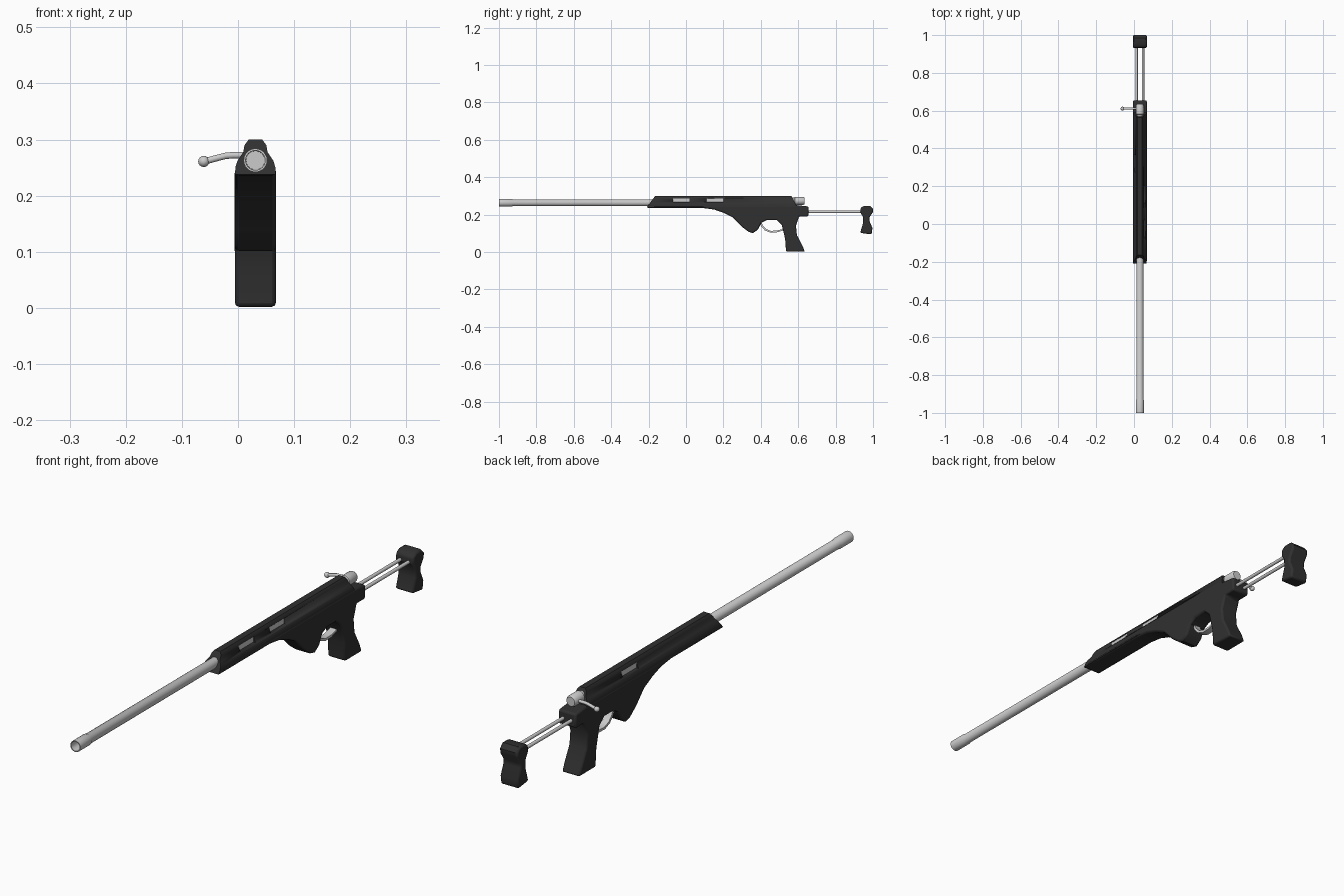
import bpy, bmesh, math
from mathutils import Vector

if "Cube" in bpy.data.objects:
    bpy.data.objects.remove(bpy.data.objects["Cube"])

CX = 0.031          # the centre plane of everything but the bolt handle
BORE_Z = 0.263

black = bpy.data.materials.new("black_polymer")
black.diffuse_color = (0.03, 0.03, 0.03, 1)
black.use_nodes = True
black.node_tree.nodes["Principled BSDF"].inputs["Base Color"].default_value = black.diffuse_color


def finish(bm, name, mat=None, bevel=0, smooth=35):
    bmesh.ops.recalc_face_normals(bm, faces=bm.faces[:])
    me = bpy.data.meshes.new(name)
    bm.to_mesh(me)
    bm.free()
    ob = bpy.data.objects.new(name, me)
    bpy.context.collection.objects.link(ob)
    if mat:
        me.materials.append(mat)
    bpy.ops.object.select_all(action='DESELECT')
    bpy.context.view_layer.objects.active = ob
    ob.select_set(True)
    bpy.ops.object.shade_smooth_by_angle(angle=math.radians(smooth))
    if bevel:
        m = ob.modifiers.new("bevel", 'BEVEL')
        m.width, m.segments = bevel, 2
        m.limit_method, m.angle_limit = 'ANGLE', math.radians(50)
    return ob


def slab(name, profile, half, mat=None, bevel=0):
    """Side profile (y, z) extruded across x."""
    bm = bmesh.new()
    f = bm.faces.new([bm.verts.new((CX - half, y, z)) for y, z in profile])
    r = bmesh.ops.extrude_face_region(bm, geom=[f])
    bmesh.ops.translate(bm, vec=(2 * half, 0, 0),
                        verts=[v for v in r['geom'] if isinstance(v, bmesh.types.BMVert)])
    return finish(bm, name, mat, bevel)


def lathe(name, profile, x, z, seg=24):
    """(radius, y) profile spun around an axis along y."""
    bm = bmesh.new()
    vs = [bm.verts.new((x + r, y, z)) for r, y in profile]
    es = [bm.edges.new(p) for p in zip(vs, vs[1:])]
    bmesh.ops.spin(bm, geom=vs + es, cent=(x, 0, z), axis=(0, 1, 0),
                   angle=2 * math.pi, steps=seg, use_duplicate=False)
    bmesh.ops.remove_doubles(bm, verts=bm.verts[:], dist=1e-5)
    return finish(bm, name)


def box(name, x0, x1, y0, y1, z0, z1):
    bm = bmesh.new()
    bmesh.ops.create_cube(bm, size=1)
    for v in bm.verts:
        v.co = Vector(((x0 + x1) / 2 + v.co.x * (x1 - x0),
                       (y0 + y1) / 2 + v.co.y * (y1 - y0),
                       (z0 + z1) / 2 + v.co.z * (z1 - z0)))
    return finish(bm, name)


# Stock: fore-end, swollen belly, pistol grip and rear block in one profile
slab("lower_stock", [
    (-0.21, 0.236), (0.09, 0.235), (0.15, 0.227), (0.20, 0.21), (0.25, 0.185),
    (0.295, 0.138), (0.335, 0.107), (0.358, 0.101), (0.385, 0.12), (0.402, 0.155),
    (0.43, 0.17), (0.485, 0.17), (0.512, 0.145), (0.53, 0.07), (0.535, 0.002),
    (0.635, 0.002), (0.622, 0.035), (0.593, 0.09), (0.588, 0.14), (0.605, 0.19),
    (0.655, 0.19), (0.655, 0.243), (0.595, 0.25), (-0.20, 0.25)], 0.0365, black, 0.007)

# Receiver: stepped cross-section with raised top rib and slanted nose
half_section = [(0.0362, 0.238), (0.0355, 0.251), (0.032, 0.262), (0.026, 0.271),
                (0.0215, 0.278), (0.0195, 0.29), (0.012, 0.300)]
section = half_section + [(-x, z) for x, z in reversed(half_section)]
bm = bmesh.new()
front = [bm.verts.new((CX + x, -0.21 + (z - 0.238) * 0.73, z)) for x, z in section]
back = [bm.verts.new((CX + x, 0.595 - (z - 0.238) * 0.5, z)) for x, z in section]
bm.faces.new(front)
bm.faces.new(back)
for i in range(len(section)):
    j = (i + 1) % len(section)
    bm.faces.new((front[i], front[j], back[j], back[i]))
receiver = finish(bm, "receiver", black)

# Vent windows: pockets with metal showing inside (two right, one left)
for i, (side, y) in enumerate([(1, -0.025), (1, 0.155), (-1, 0.32)]):
    def span(a, b):
        return sorted((CX + side * a, CX + side * b))
    cut = box(f"window_cutter_{i}", *span(0.017, 0.06), y - 0.045, y + 0.045, 0.267, 0.287)
    cut.hide_render = True
    cut.hide_set(True)
    m = receiver.modifiers.new("window", 'BOOLEAN')
    m.object, m.operation, m.solver = cut, 'DIFFERENCE', 'EXACT'
    box(f"window_insert_{i}", *span(0.01, 0.0195), y - 0.0445, y + 0.0445, 0.2675, 0.2865)

# Barrel with a hollow muzzle collar
lathe("barrel", [(0, -0.94), (0.0165, -0.94), (0.0175, -1.0), (0.021, -1.0), (0.021, -0.933),
                 (0.0185, -0.928), (0.0185, 0.5), (0, 0.5)], CX, BORE_Z)

# Bolt and its bent handle
lathe("bolt", [(0, 0.54), (0.017, 0.54), (0.017, 0.578), (0.021, 0.582), (0.021, 0.627),
               (0.017, 0.634), (0, 0.634)], CX, 0.273)
cu = bpy.data.curves.new("bolt_handle", 'CURVE')
cu.dimensions = '3D'
cu.bevel_depth, cu.bevel_resolution, cu.use_fill_caps = 0.006, 3, True
path = [(0.03, 0.272), (-0.01, 0.272), (-0.022, 0.271), (-0.034, 0.268), (-0.06, 0.261)]
sp = cu.splines.new('POLY')
sp.points.add(len(path) - 1)
for p, (x, z) in zip(sp.points, path):
    p.co = (x, 0.611, z, 1)
bpy.context.collection.objects.link(bpy.data.objects.new("bolt_handle", cu))
lathe("bolt_knob", [(0.01 * math.sin(a * math.pi / 10), 0.611 - 0.01 * math.cos(a * math.pi / 10))
                    for a in range(11)], -0.061, 0.261, 16)

# Trigger guard: thin curved strap
outer = [(0.392, 0.160), (0.403, 0.135), (0.422, 0.115), (0.45, 0.104), (0.485, 0.105), (0.53, 0.117)]
inner = [(0.53, 0.126), (0.485, 0.114), (0.453, 0.113), (0.429, 0.122), (0.412, 0.139), (0.401, 0.163)]
slab("trigger_guard", outer + inner, 0.013)

# Twin stock rods and shoulder rest
for side, name in ((-1, "left"), (1, "right")):
    lathe(f"stock_rod_{name}", [(0, 0.63), (0.0065, 0.63), (0.0065, 0.96), (0, 0.96)],
          CX + side * 0.017, 0.215, 12)
slab("shoulder_rest", [
    (0.932, 0.212), (0.934, 0.236), (0.952, 0.247), (0.985, 0.247), (1.0, 0.23), (0.999, 0.212),
    (0.981, 0.185), (0.98, 0.168), (0.997, 0.128), (0.992, 0.094), (0.931, 0.102),
    (0.947, 0.155), (0.946, 0.188)], 0.037, black, 0.007)
